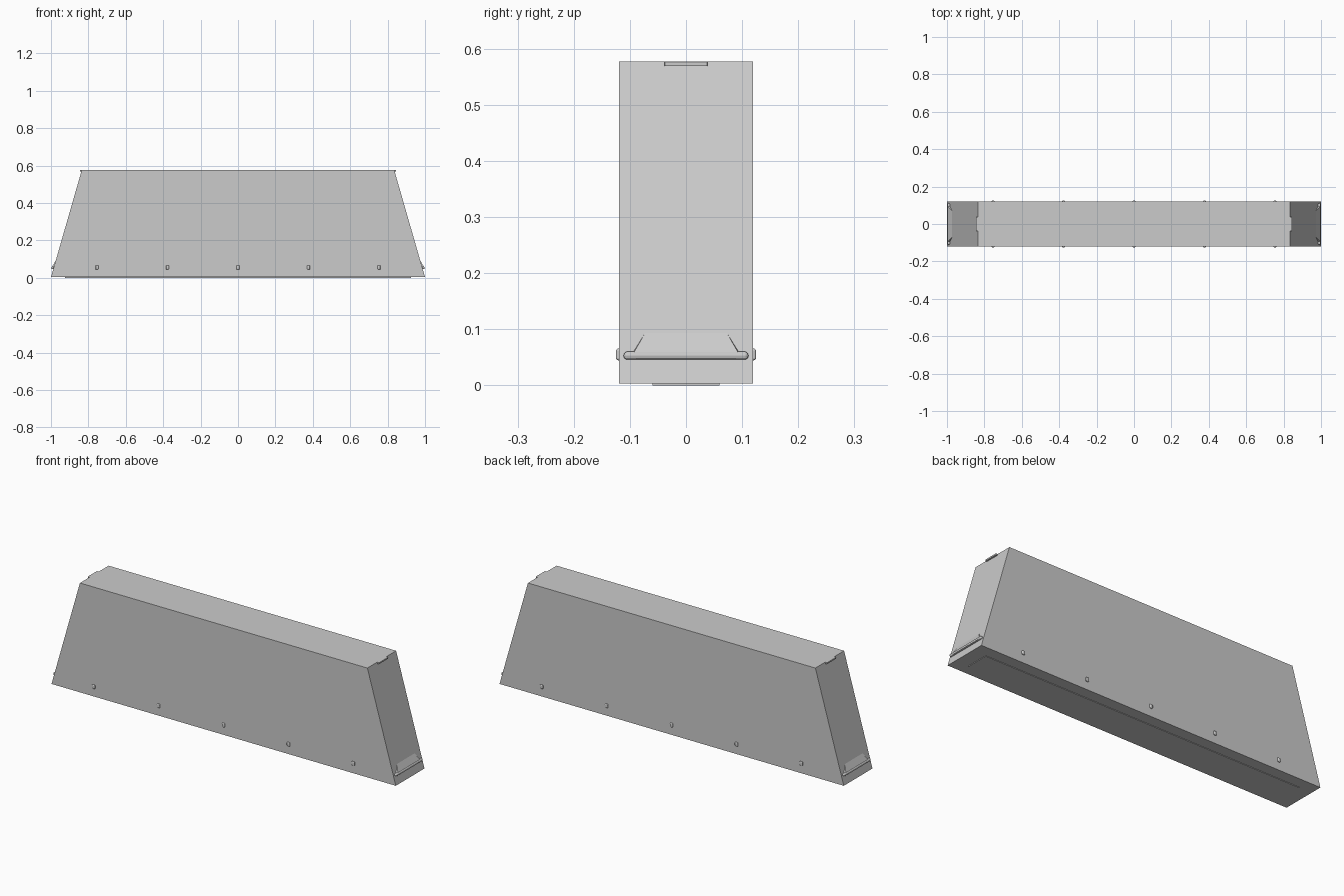
import bpy, bmesh, math
from mathutils import Vector

if "Cube" in bpy.data.objects:
    bpy.data.objects.remove(bpy.data.objects["Cube"])

BOT, TOP, HALF_Y = 0.003, 0.577, 0.119
XB, XT = 1.0, 0.835


def end_x(z):
    return XB + (XT - XB) * (z - BOT) / (TOP - BOT)


def mesh_obj(name, bm):
    bmesh.ops.recalc_face_normals(bm, faces=bm.faces)
    me = bpy.data.meshes.new(name)
    bm.to_mesh(me)
    bm.free()
    ob = bpy.data.objects.new(name, me)
    bpy.context.collection.objects.link(ob)
    return ob


def hull(name, pts):
    bm = bmesh.new()
    for p in pts:
        bm.verts.new(p)
    bmesh.ops.convex_hull(bm, input=bm.verts)
    bmesh.ops.dissolve_limit(bm, angle_limit=0.01, verts=bm.verts, edges=bm.edges)
    return mesh_obj(name, bm)


def box(name, centre, size, bevel=0):
    c, s = Vector(centre), Vector(size) / 2
    ob = hull(name, [c + Vector((i * s.x, j * s.y, k * s.z))
                     for i in (-1, 1) for j in (-1, 1) for k in (-1, 1)])
    if bevel:
        mod = ob.modifiers.new("round", 'BEVEL')
        mod.width, mod.segments = bevel, 3
    return ob


# Tapered body
hull("body", [(s * x, y, z) for s in (-1, 1) for y in (-HALF_Y, HALF_Y)
              for x, z in ((XB, BOT), (XT, TOP))])

# Recess-like strip under the body
box("base_strip", (0, 0, 0.002), (1.85, 0.12, 0.004))

# Pegs along both long sides
for i in range(5):
    for s in (-1, 1):
        box("side_peg", (-0.754 + i * 0.377, s * 0.1185, 0.055), (0.017, 0.013, 0.021), 0.0045)

for s in (-1, 1):
    # Flared lip hood on each end
    xo = 0.996
    hull("end_hood", [(s * x, j * y, z) for j in (-1, 1) for x, y, z in (
        (end_x(0.093), 0.073, 0.093), (xo, 0.095, 0.055),
        (xo, 0.088, 0.047), (end_x(0.06) - 0.01, 0.095, 0.06),
        (end_x(0.047) - 0.01, 0.088, 0.047))])
    # Rounded bar across the end
    box("end_bar", (s * 0.991, 0, 0.053), (0.014, 0.222, 0.014), 0.006)
    # Small tab at the top edge
    box("top_tab", (s * 0.839, 0, 0.573), (0.014, 0.076, 0.008), 0.001)
